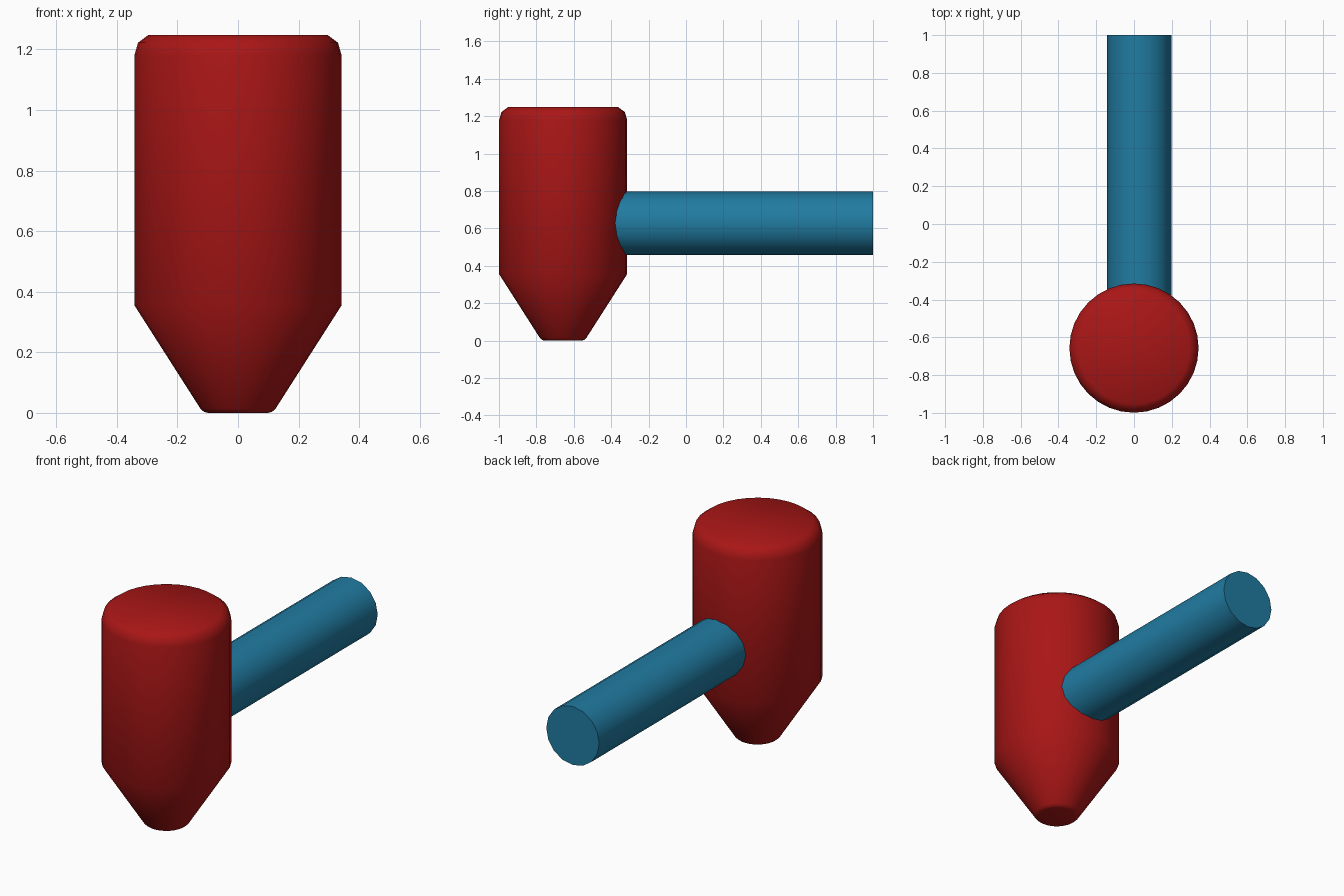
import bpy, bmesh
from math import cos, sin, pi, radians

if "Cube" in bpy.data.objects:
    bpy.data.objects.remove(bpy.data.objects["Cube"])


def material(name, color):
    m = bpy.data.materials.new(name)
    m.diffuse_color = (*color, 1)
    m.use_nodes = True
    m.node_tree.nodes["Principled BSDF"].inputs["Base Color"].default_value = m.diffuse_color
    return m


def lathe(name, profile, sides, mat):
    """Closed solid of revolution about z from (radius, height) pairs."""
    bm = bmesh.new()
    rings = [[bm.verts.new((r * cos(2 * pi * i / sides), r * sin(2 * pi * i / sides), z))
              for i in range(sides)] for r, z in profile]
    for low, high in zip(rings, rings[1:]):
        for i in range(sides):
            j = (i + 1) % sides
            bm.faces.new((low[i], low[j], high[j], high[i]))
    bm.faces.new(rings[0][::-1])
    bm.faces.new(rings[-1])
    for f in bm.faces:
        f.smooth = True
    mesh = bpy.data.meshes.new(name)
    bm.to_mesh(mesh)
    bm.free()
    mesh.materials.append(mat)
    ob = bpy.data.objects.new(name, mesh)
    bpy.context.collection.objects.link(ob)
    return ob


# Upright vessel with a tapered foot and a rounded rim
vessel = lathe("vessel_body",
               [(0.10, 0.0), (0.113, 0.004), (0.124, 0.014), (0.342, 0.355),
                (0.342, 1.18), (0.33, 1.222), (0.295, 1.248)],
               32, material("red", (0.40, 0.008, 0.008)))
vessel.location = (0, -0.657, 0)

# Horizontal pipe, slightly off centre, running into the vessel
bpy.ops.mesh.primitive_cylinder_add(vertices=16, radius=0.17, depth=1.6,
                                    location=(0.028, 0.2, 0.628),
                                    rotation=(radians(90), 0, 0))
pipe = bpy.context.object
pipe.name = "side_pipe"
pipe.data.materials.append(material("blue", (0.015, 0.20, 0.36)))
bpy.ops.object.shade_smooth_by_angle(angle=radians(40))
